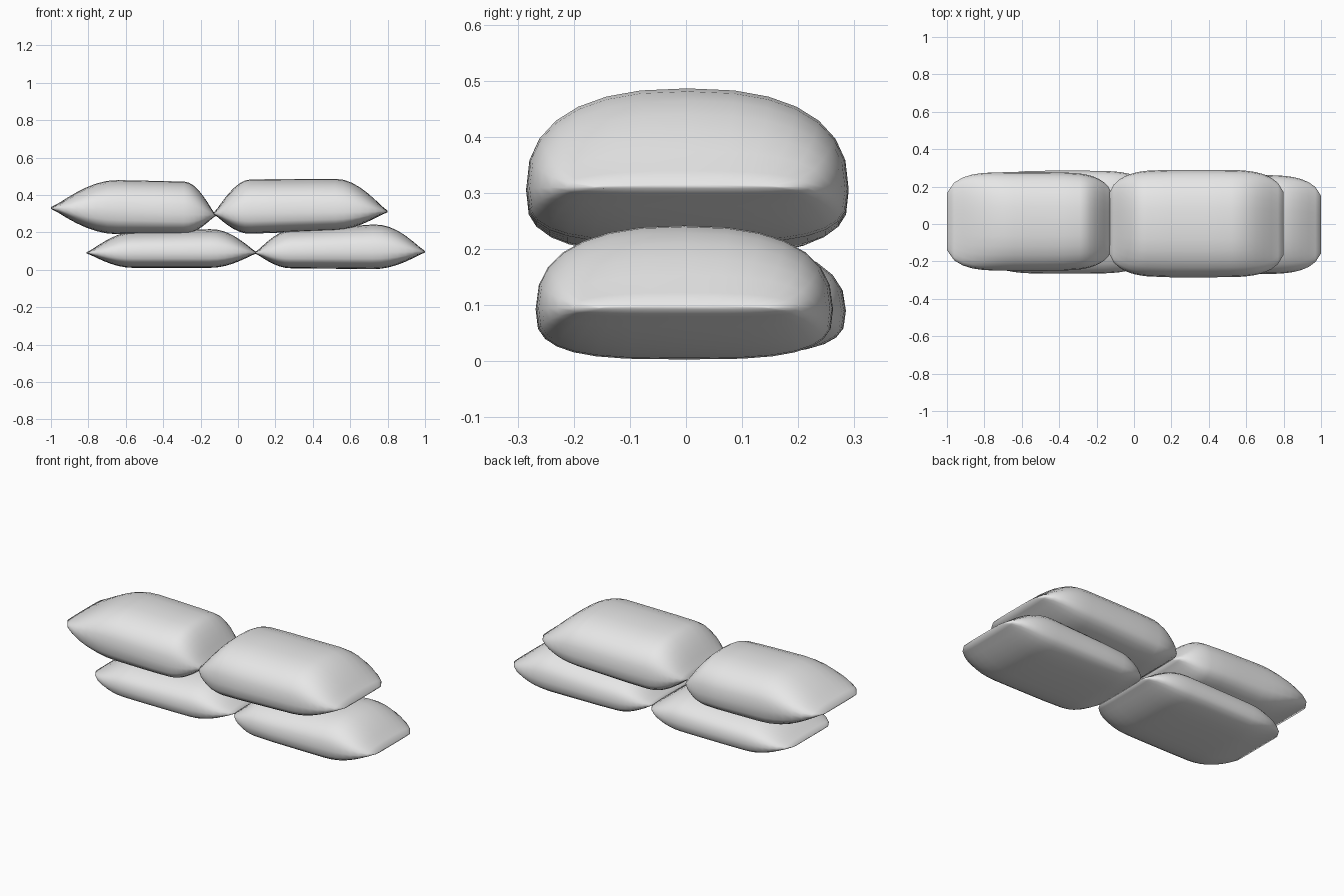
import bpy, bmesh, math
from math import sin, cos, pi

if "Cube" in bpy.data.objects:
    bpy.data.objects.remove(bpy.data.objects["Cube"])

# Plain grey cloth
cloth = bpy.data.materials.new("grey_cloth")
cloth.use_nodes = True
grey = (0.8, 0.8, 0.8, 1)
cloth.diffuse_color = grey
cloth.node_tree.nodes["Principled BSDF"].inputs["Base Color"].default_value = grey

RING = 28
STEPS = 7


def lerp(pair, t):
    return pair[0] + (pair[1] - pair[0]) * t


def power(v, e):
    return math.copysign(abs(v) ** e, v)


def sack(name, x, y, seam, top, bottom, runs):
    """Stuffed sack lofted along x; pairs give values at its two ends,
    runs are the lengths over which the ends swell from the flat seam."""
    length = x[1] - x[0]
    steps = [(i / STEPS) ** 1.15 for i in range(STEPS + 1)]
    stations = [x[0] + runs[0] * s for s in steps]
    start, stop = stations[-1], x[1] - runs[1]
    stations += [start + (stop - start) * i / 4 for i in range(1, 4)]
    stations += [x[1] - runs[1] * s for s in reversed(steps)]
    mid_y, half = (y[0] + y[1]) / 2, (y[1] - y[0]) / 2

    bm = bmesh.new()
    rings = []
    for px in stations:
        t = (px - x[0]) / length
        swell = min(1, (px - x[0]) / runs[0], (x[1] - px) / runs[1])
        swell = max(0.03, sin(max(0, swell) * pi / 2))
        edge = max(0, min(1, min(px - x[0], x[1] - px) / (length / 2)))
        width = half * (0.58 + 0.42 * (1 - (1 - edge) ** 5) ** 0.7)
        line = lerp(seam, t)
        up, down = lerp(top, t) - line, line - lerp(bottom, t)
        ring = []
        for k in range(RING):
            a = 2 * pi * k / RING
            e = 0.82 if sin(a) >= 0 else 0.62
            height = up if sin(a) >= 0 else down
            ring.append(bm.verts.new((px,
                                      mid_y + width * power(cos(a), e),
                                      line + height * swell * power(sin(a), e))))
        rings.append(ring)
    for r, s in zip(rings, rings[1:]):
        for k in range(RING):
            n = (k + 1) % RING
            bm.faces.new((r[k], r[n], s[n], s[k]))
    bm.faces.new(rings[0])
    bm.faces.new(rings[-1])
    bmesh.ops.recalc_face_normals(bm, faces=bm.faces)
    mesh = bpy.data.meshes.new(name)
    bm.to_mesh(mesh)
    bm.free()
    mesh.materials.append(cloth)
    obj = bpy.data.objects.new(name, mesh)
    bpy.context.collection.objects.link(obj)
    mesh.shade_smooth()
    return obj


# Lower row
sack("lower_right_sack", x=(-0.81, 0.1), y=(-0.265, 0.285), seam=(0.09, 0.09),
     top=(0.195, 0.225), bottom=(0.01, 0.01), runs=(0.25, 0.25))
sack("lower_left_sack", x=(0.09, 1.0), y=(-0.268, 0.262), seam=(0.09, 0.095),
     top=(0.2, 0.26), bottom=(0.01, 0), runs=(0.19, 0.28))

# Upper row
sack("upper_right_sack", x=(-1.0, -0.12), y=(-0.25, 0.277), seam=(0.33, 0.29),
     top=(0.487, 0.468), bottom=(0.19, 0.19), runs=(0.36, 0.17))
sack("upper_left_sack", x=(-0.13, 0.8), y=(-0.285, 0.29), seam=(0.3, 0.31),
     top=(0.482, 0.488), bottom=(0.185, 0.22), runs=(0.2, 0.28))
